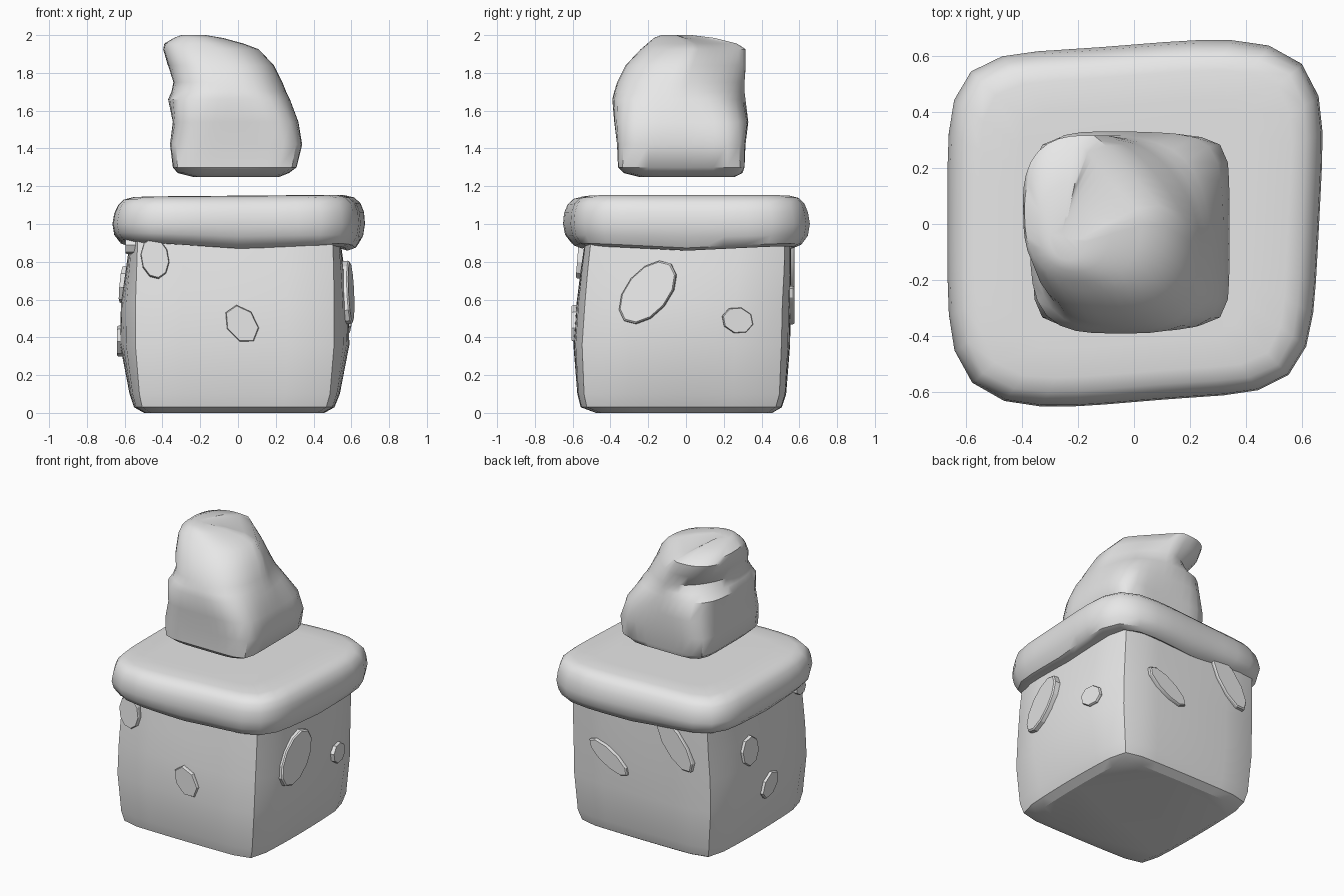
import bpy
import math
from mathutils import Matrix, Vector

if "Cube" in bpy.data.objects:
    bpy.data.objects.remove(bpy.data.objects["Cube"], do_unlink=True)

grey = bpy.data.materials.new("plain grey")
grey.use_nodes = True
grey.diffuse_color = (0.8, 0.8, 0.8, 1)
grey.node_tree.nodes["Principled BSDF"].inputs["Base Color"].default_value = (0.8, 0.8, 0.8, 1)


def make(name, verts, faces, angle):
    mesh = bpy.data.meshes.new(name)
    mesh.from_pydata(verts, [], faces)
    mesh.materials.append(grey)
    obj = bpy.data.objects.new(name, mesh)
    bpy.context.collection.objects.link(obj)
    bpy.ops.object.select_all(action='DESELECT')
    obj.select_set(True)
    bpy.context.view_layer.objects.active = obj
    bpy.ops.object.shade_smooth_by_angle(angle=math.radians(angle))


def bump(z, centre, reach):
    return max(0, 1 - abs(z - centre) / reach)


def loft(name, rings, warp, sides=40, angle=40):
    """Stack rounded-square rings: (z, x min, x max, y min, y max, squareness)."""
    verts, faces = [], []
    for z, x0, x1, y0, y1, n in rings:
        for i in range(sides):
            a = math.tau * i / sides
            c, s = math.cos(a), math.sin(a)
            radius = (abs(c) ** n + abs(s) ** n) ** (-1 / n)
            c, s = c * radius, s * radius
            x = (x0 + x1) / 2 + c * (x1 - x0) / 2
            y = (y0 + y1) / 2 + s * (y1 - y0) / 2
            verts.append(warp(x, y, z, c, s))
    for r in range(len(rings) - 1):
        for i in range(sides):
            j = (i + 1) % sides
            a, b = r * sides, (r + 1) * sides
            faces.append((a + i, a + j, b + j, b + i))
    faces.append(tuple(reversed(range(sides))))
    faces.append(tuple(range(len(verts) - sides, len(verts))))
    make(name, verts, faces, angle)


# Box with crisp corners, a bevelled foot and sides that swell in the middle
def body_warp(x, y, z, c, s):
    swell = bump(z, 0.45, 0.6)
    x += c ** 3 * (1 - s * s) * 0.07 * swell
    y += s ** 3 * (1 - c * c) * 0.025 * swell
    return (x, y, z)


loft("box_body", [
    (0.0, -0.48, 0.44, -0.47, 0.45, 14),
    (0.03, -0.53, 0.49, -0.55, 0.50, 14),
    (0.10, -0.545, 0.51, -0.565, 0.52, 14),
    (0.36, -0.565, 0.53, -0.575, 0.53, 14),
    (0.58, -0.565, 0.53, -0.56, 0.535, 14),
    (0.76, -0.56, 0.53, -0.545, 0.545, 14),
    (0.95, -0.555, 0.525, -0.525, 0.55, 14),
], body_warp, angle=28)


# Thick cushion-like lid, narrower to the front, its edges sagging between corners
def lid_warp(x, y, z, c, s):
    low = bump(z, 0.88, 0.12)
    sag = (0.03 * abs(c * s) - 0.012 * c) * low
    tilt = 0.012 * x * bump(z, 1.12, 0.1)
    skew = 1 + 0.025 * c * s
    return (x * (1 + 0.04 * y) * skew, (y + 0.012 * math.sin(5 * x)) * skew, z + sag + tilt)


loft("lid", [
    (0.89, -0.52, 0.51, -0.50, 0.52, 8),
    (0.87, -0.57, 0.58, -0.55, 0.56, 6),
    (0.885, -0.62, 0.62, -0.59, 0.595, 6),
    (0.935, -0.655, 0.65, -0.625, 0.63, 5),
    (1.00, -0.665, 0.66, -0.635, 0.64, 5),
    (1.06, -0.655, 0.655, -0.63, 0.63, 5),
    (1.105, -0.635, 0.635, -0.61, 0.61, 5.5),
    (1.135, -0.605, 0.60, -0.58, 0.58, 6),
    (1.148, -0.55, 0.55, -0.53, 0.53, 6.5),
    (1.15, -0.42, 0.42, -0.42, 0.42, 7),
], lid_warp)


# Floating knob: slopes away on one back corner, curls to an overhanging lip on the other
def knob_warp(x, y, z, c, s):
    side = max(0, -c)
    corner = side * max(0, s)
    slope = max(0, c) * max(0, s) * max(0, min(1, (z - 1.5) / 0.4))
    pull = 1 - (0.22 * corner + 0.05 * side) * bump(z, 1.75, 0.09)
    crease = 0.02 * side * bump(z, 1.54, 0.06)
    lip = 0.02 * corner * bump(z, 1.88, 0.12)
    return (x * pull - lip + crease - 0.12 * slope, y * pull + lip - 0.10 * slope, z)


loft("curled_knob", [
    (1.25, -0.24, 0.22, -0.25, 0.26, 5),
    (1.27, -0.32, 0.27, -0.33, 0.30, 6),
    (1.30, -0.345, 0.31, -0.36, 0.31, 9),
    (1.42, -0.36, 0.34, -0.365, 0.315, 7),
    (1.54, -0.365, 0.32, -0.38, 0.33, 5),
    (1.66, -0.37, 0.275, -0.39, 0.315, 3.5),
    (1.70, -0.36, 0.255, -0.38, 0.31, 3),
    (1.75, -0.36, 0.235, -0.365, 0.31, 2.8),
    (1.84, -0.37, 0.19, -0.32, 0.315, 2.7),
    (1.925, -0.395, 0.11, -0.24, 0.315, 2.6),
    (1.955, -0.39, 0.03, -0.205, 0.27, 2.4),
    (1.985, -0.34, -0.08, -0.17, 0.15, 2.2),
    (2.0, -0.30, -0.17, -0.13, 0.03, 2),
], knob_warp)


# Raised flat spots: name, outward direction, position, half sizes, tilt
def spot(name, out, pos, a, b, tilt, sides=10):
    out = Vector(out).normalized()
    right = Vector((0, 0, 1)).cross(out).normalized()
    up = out.cross(right)
    turn = Matrix.Rotation(math.radians(tilt), 3, out)
    u, v = turn @ right, turn @ up
    verts = []
    for depth, size in ((-0.06, 1), (-0.008, 1), (0, 0.95)):
        for i in range(sides):
            t = math.tau * i / sides
            verts.append(Vector(pos) + out * depth + size * (u * a * math.cos(t) + v * b * math.sin(t)))
    faces = [tuple(reversed(range(sides))), tuple(range(2 * sides, 3 * sides))]
    for k in (0, sides):
        faces += [(k + i, k + (i + 1) % sides, k + sides + (i + 1) % sides, k + sides + i)
                  for i in range(sides)]
    make(name, verts, faces, 20)


FRONT, BACK, LEFT, RIGHT = (0, -1, 0), (0, 1, 0), (1, 0, 0), (-1, 0, 0)
spot("front_low_spot", FRONT, (0.02, -0.605, 0.47), 0.11, 0.08, -55, 7)
spot("front_high_spot", (0, -1, 0.08), (-0.44, -0.575, 0.82), 0.11, 0.075, 100)
spot("left_large_spot", (1, -0.12, 0.1), (0.60, -0.205, 0.64), 0.195, 0.115, 51, 12)
spot("left_small_spot", (1, 0.15, 0), (0.59, 0.275, 0.49), 0.085, 0.07, -15, 8)
spot("back_low_spot", BACK, (0.20, 0.575, 0.57), 0.17, 0.06, 149)
spot("back_high_spot", BACK, (-0.31, 0.575, 0.79), 0.20, 0.08, 128)
spot("right_high_spot", (-1, 0.1, 0.1), (-0.62, 0.17, 0.68), 0.10, 0.08, 80, 8)
spot("right_low_spot", RIGHT, (-0.64, -0.02, 0.38), 0.10, 0.07, 40, 7)
spot("right_corner_spot", RIGHT, (-0.595, -0.42, 0.89), 0.055, 0.05, 0, 7)
